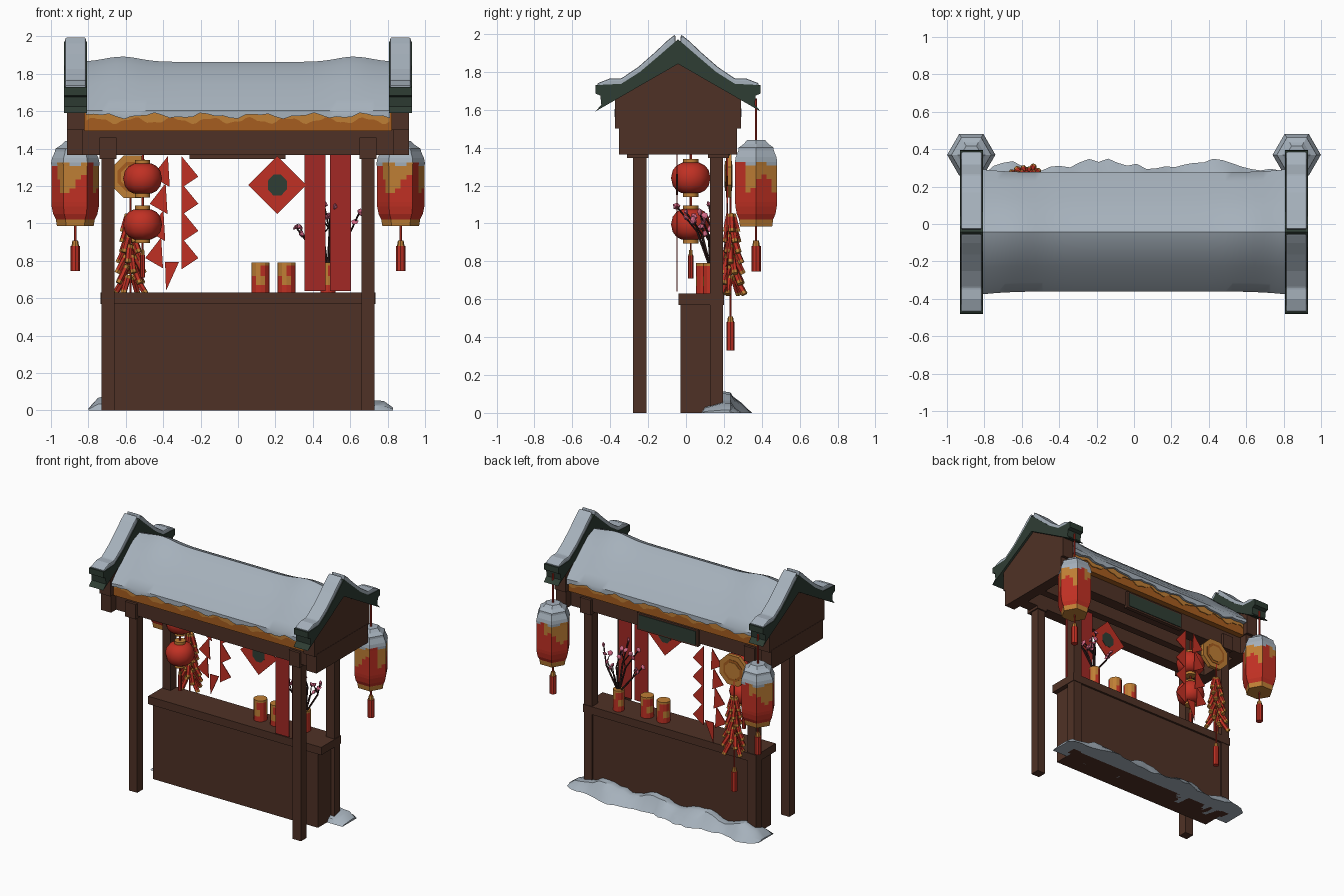
import bpy, bmesh, math, random
from mathutils import Vector

if "Cube" in bpy.data.objects:
    bpy.data.objects.remove(bpy.data.objects["Cube"])

random.seed(4)
YC = -0.042                      # roof ridge line


def colour(name, r, g, b):
    m = bpy.data.materials.new(name)
    m.diffuse_color = (r, g, b, 1)
    m.use_nodes = True
    m.node_tree.nodes["Principled BSDF"].inputs["Base Color"].default_value = m.diffuse_color
    return m


BROWN = colour("dark wood", .078, .031, .019)
SNOW = colour("snow", .38, .44, .50)
GREEN = colour("green tile", .028, .047, .034)
RED = colour("lantern red", .53, .03, .017)
CRIMSON = colour("banner red", .36, .022, .018)
GOLD = colour("gold", .52, .21, .035)
ORANGE = colour("burnt orange", .38, .11, .014)
PINK = colour("blossom pink", .65, .14, .24)
TWIG = colour("twig", .03, .012, .011)


def finish(name, bm, mats, smooth=None):
    bmesh.ops.recalc_face_normals(bm, faces=bm.faces)
    me = bpy.data.meshes.new(name)
    bm.to_mesh(me)
    bm.free()
    for m in mats if isinstance(mats, (list, tuple)) else [mats]:
        me.materials.append(m)
    ob = bpy.data.objects.new(name, me)
    bpy.context.collection.objects.link(ob)
    if smooth:
        bpy.ops.object.select_all(action='DESELECT')
        ob.select_set(True)
        bpy.context.view_layer.objects.active = ob
        bpy.ops.object.shade_smooth_by_angle(angle=math.radians(smooth))
    return ob


def extrude(name, pts, off, mat, smooth=None):
    """Closed polygon of 3D points pushed along a vector."""
    bm = bmesh.new()
    f = bm.faces.new([bm.verts.new(p) for p in pts])
    r = bmesh.ops.extrude_face_region(bm, geom=[f])
    bmesh.ops.translate(bm, vec=off, verts=[v for v in r['geom'] if isinstance(v, bmesh.types.BMVert)])
    return finish(name, bm, mat, smooth)


def box(name, x0, x1, y0, y1, z0, z1, mat):
    return extrude(name, [(x0, y0, z0), (x1, y0, z0), (x1, y1, z0), (x0, y1, z0)], (0, 0, z1 - z0), mat)


def prism(name, prof, x0, x1, mat):       # profile in (offset from ridge, z)
    return extrude(name, [(x0, YC + h, z) for h, z in prof], (x1 - x0, 0, 0), mat)


def plate(name, pts, y, mat, t=.006):     # profile in (x, z)
    return extrude(name, [(x, y, z) for x, z in pts], (0, t, 0), mat)


def lathe(name, prof, loc, n, mats, rule=None, hexa=False, smooth=None):
    """Turned shape from (radius, z); hexa squares the ring off to six sides."""
    bm = bmesh.new()
    rings = []
    for r, z in prof:
        ring = []
        for i in range(n):
            a = 2 * math.pi * i / n
            k = math.cos(math.pi / 6) / math.cos(a % (math.pi / 3) - math.pi / 6) if hexa else 1
            ring.append(bm.verts.new((r * k * math.cos(a), r * k * math.sin(a), z)))
        rings.append(ring)
    for j in range(len(rings) - 1):
        for i in range(n):
            f = bm.faces.new([rings[j][i], rings[j][(i + 1) % n], rings[j + 1][(i + 1) % n], rings[j + 1][i]])
            if rule:
                c = f.calc_center_median()
                f.material_index = rule(j, c.z, math.atan2(c.y, c.x))
    for ring, j in ((rings[0], 0), (rings[-1], len(rings) - 2)):
        f = bm.faces.new(ring)
        if rule:
            f.material_index = rule(j, ring[0].co.z, 0)
    ob = finish(name, bm, mats, smooth)
    ob.location = loc
    return ob


def stick(name, p, q, r, mats, n=6, ends=0):
    """Rod from p to q, with optional coloured end bands."""
    p, q = Vector(p), Vector(q)
    L = (q - p).length
    prof = [(r, 0), (r, ends), (r, L - ends), (r, L)] if ends else [(r, 0), (r, L)]
    ob = lathe(name, prof, p, n, mats, (lambda j, z, a: j != 1) if ends else None)
    ob.rotation_mode = 'QUATERNION'
    ob.rotation_quaternion = (q - p).to_track_quat('Z', 'Y')
    return ob


def tassel(name, x, y, top, z1, z0, r):
    stick(name + "_cord", (x, y, z1), (x, y, top), .006, RED)
    lathe(name, [(r, z0), (r, z1 - .03), (r * .8, z1 - .03), (r * .6, z1)], (x, y, 0), 8, [RED, GOLD], lambda j, z, a: j == 2)


# posts with caps, and the long beams
for s in (-1, 1):
    for e in (-1, 1):
        px, py = s * .695, YC + e * .2025
        box("post", px - .035, px + .035, py - .035, py + .035, 0, 1.36, BROWN)
        yy = sorted((YC + e * .157, YC + e * .27))
        box("post_cap", px - .045, px + .045, *yy, 1.345, 1.46, BROWN)
for e in (-1, 1):
    box("long_beam", -.84, .84, *sorted((YC + e * .16, YC + e * .25)), 1.365, 1.51, BROWN)
    box("eave_fascia", -.82, .82, *sorted((YC + e * .25, YC + e * .295)), 1.495, 1.6, ORANGE)
    low = [(-.81 + i * .02025, 1.55 + .014 * math.sin(i * .62) + .006 * math.sin(i * 1.5)) for i in range(81)]
    plate("fascia_scallops", [(-.81, 1.598)] + low + [(.81, 1.598)], YC + e * .298 - .003, GOLD)

# counter
box("counter_body", -.70, .70, -.03, .185, 0, .58, BROWN)
box("counter_top", -.735, .735, -.04, .20, .57, .63, BROWN)

# roof core, gable ends, curved tile ridges and their snow
prism("roof_core", [(-.28, 1.5), (.28, 1.5), (.28, 1.57), (0, 1.81), (-.28, 1.57)], -.84, .84, BROWN)
tile_top = [(0, 1.972), (.10, 1.885), (.20, 1.80), (.30, 1.737), (.435, 1.73)]
tile_end = [(.435, 1.685), (.41, 1.675), (.405, 1.625), (.438, 1.59)]
half = tile_top + tile_end
for s in (-1, 1):
    prism("gable_beam", [(-.312, 1.365), (.312, 1.365), (.312, 1.51), (-.312, 1.51)], s * .83, s * .915, BROWN)
    prism("gable_wall", [(-.333, 1.5), (.333, 1.5), (.333, 1.655), (0, 1.855), (-.333, 1.655)], s * .82, s * .913, BROWN)
    prism("tile_ridge", half + [(0, 1.842)] + [(-h, z) for h, z in reversed(half[1:])], s * .808, s * .93, GREEN)
    for e in (-1, 1):
        over = [(.43, 1.738), (.36, 1.765), (.30, 1.765), (.21, 1.826), (.12, 1.905), (.06, 1.962), (.015, 1.998)]
        under = [(.012, 1.95), (.10, 1.875), (.20, 1.79), (.30, 1.725), (.42, 1.722)]
        ob = prism("ridge_snow", [(e * h, z) for h, z in under + over], s * .812, s * .925, SNOW)
        b = ob.modifiers.new("round", 'BEVEL')
        b.width, b.segments = .012, 2

# thick snow blanket over the main roof
sec = [(.318, 1.575), (.318, 1.605), (.27, 1.66), (.18, 1.745), (.08, 1.832), (0, 1.864)]
sec = [(-h, z) for h, z in sec] + [(h, z) for h, z in reversed(sec[:-1])]
bm = bmesh.new()
cols = []
for i in range(41):
    x = -.812 + i * .0406
    lift = .028 * math.exp(-((abs(x) - .62) / .13) ** 2)
    flare = 1 + .05 * abs(x / .81) ** 6
    wob = .011 * math.sin(i * .9) + .007 * math.sin(i * 2.1 + 1)
    col = []
    for h, z in sec:
        edge = abs(h) > .3 and z < 1.59
        col.append(bm.verts.new((x, YC + h * flare, z + (wob if edge else lift * (1 - abs(h) / .318)))))
    cols.append(col)
for a, b in zip(cols, cols[1:]):
    for j in range(len(sec)):
        k = (j + 1) % len(sec)
        bm.faces.new([a[j], b[j], b[k], a[k]])
bm.faces.new(cols[0])
bm.faces.new(cols[-1])
finish("roof_snow", bm, SNOW, 40)

# snow drift along the serving side
bm = bmesh.new()
cols = []
for i in range(33):
    x = -.80 + i * 1.63 / 32
    fade = max(.02, 1 - abs((x - .015) / .815) ** 10) ** .5
    h = (.085 + .02 * math.sin(i * .8) + random.uniform(-.012, .012)) * fade
    out = .20 + (.10 + .025 * math.sin(i * .55 + 1) + random.uniform(-.015, .015)) * (.35 + .65 * fade)
    cols.append([bm.verts.new((x, y, z)) for y, z in
                 ((.08, 0), (.10, h * .5), (.19, h), (.235, h * .95), (.2 + (out - .2) * .75, h * .5), (out + .02, 0))])
for a, b in zip(cols, cols[1:]):
    for j in range(6):
        k = (j + 1) % 6
        bm.faces.new([a[j], b[j], b[k], a[k]])
bm.faces.new(cols[0])
bm.faces.new(cols[-1])
finish("ground_snow", bm, SNOW, 35)

# sign board over the serving side
box("sign_board", -.26, .255, YC + .24, YC + .27, 1.345, 1.475, BROWN)
box("sign_panel", -.245, .24, YC + .268, YC + .275, 1.358, 1.462, GREEN)

# large six-sided lanterns under the gable tips
def lantern_paint(j, z, a):
    if j < 2:
        return 1
    if z > 1.315 + .012 * math.sin(5 * a):
        return 2
    return 1 if z > 1.20 + .05 * math.sin(4 * a) and math.sin(3 * a + .6) > -.6 else 0


body = [(.098, .985), (.104, 1.02), (.104, 1.022), (.118, 1.05), (.126, 1.09)]
body += [(.128, 1.09 + .024 * i) for i in range(1, 10)]
body += [(.129, 1.325), (.124, 1.35), (.108, 1.385), (.106, 1.40), (.075, 1.42), (.055, 1.44)]
for s in (-1, 1):
    lathe("large_lantern", body, (s * .87, .37, 0), 24, [RED, GOLD, SNOW], lantern_paint, hexa=True)
    stick("lantern_cord", (s * .87, .37, 1.43), (s * .87, .37, 1.66), .007, RED)
    tassel("lantern_tassel", s * .87, .37, .99, .91, .745, .025)

# pair of small round lanterns
lx, ly = -.51, .025
for z in (1.24, .995):
    globe = [(.04, -.10), (.04, -.08)] + [(.104 * math.cos(t) ** .7, .085 * math.sin(t)) for t in
                                         (-1.25, -.9, -.5, 0, .5, .9, 1.25)] + [(.04, .08), (.04, .10)]
    lathe("small_lantern", globe, (lx, ly, z), 12, [RED, GOLD], lambda j, z, a: abs(z) > .081, smooth=40)
stick("small_lantern_cord", (lx, ly, .9), (lx, ly, 1.5), .007, RED)
tassel("small_lantern_tassel", lx, ly, .92, .86, .71, .014)

# eight-sided medallion and the firecracker string below it
ring = [(math.cos(math.pi * (i + .5) / 4), math.sin(math.pi * (i + .5) / 4)) for i in range(8)]
fx, fy = -.565, .225
plate("medallion", [(fx + .122 * c, 1.25 + .122 * s) for c, s in ring], fy - .015, GOLD, .03)
plate("medallion_ring", [(fx + .085 * c, 1.25 + .085 * s) for c, s in ring], fy - .018, ORANGE, .036)
plate("medallion_centre", [(fx + .065 * c, 1.25 + .065 * s) for c, s in ring], fy - .021, GOLD, .042)
fx, fy = -.575, .235
stick("firecracker_cord", (fx, fy, .48), (fx, fy, 1.25), .006, RED)
for i in range(7):
    z = 1.05 - i * .055
    for k in range(4):
        a = k * math.pi / 2 + i * .45
        d = Vector((math.cos(a), .75 * math.sin(a) + .15, 0))
        p = Vector((fx, fy, z)) + d * (.014 + .002 * i)
        stick("firecracker", p, p + d * (.028 + .006 * i) + Vector((0, 0, -.095)), .017, [RED, GOLD], 6, .018)
tassel("firecracker_tassel", fx, fy, .6, .51, .33, .022)

# two strings of paper pennants
for i in range(4):
    z = 1.36 - i * .145
    w = -.375 - .012 * i
    plate("pennant", [(w, z), (w + .01, z - .165), (w - .085, z - .11)], .215, RED)
    plate("pennant", [(-.302, z), (-.212, z - .11), (-.302, z - .17)], .215, RED)
plate("pennant_tip", [(-.39, .795), (-.315, .795), (-.385, .64)], .215, RED)

# hanging diamond and two long banners
plate("diamond_paper", [(.21, 1.05), (.365, 1.205), (.21, 1.36), (.055, 1.205)], -.05, RED)
plate("diamond_mark", [(.21 + .055 * c, 1.205 + .06 * s) for c, s in ring], -.052, GREEN, .010)
for x in (.355, .492):
    plate("long_banner", [(x, .64), (x + .113, .64), (x + .113, 1.37), (x, 1.37)], -.05, CRIMSON)
box("banner_rail", -.84, .84, YC - .03, YC + .03, 1.37, 1.51, BROWN)

# jars on the counter and the blossom vase
def jar_paint(j, z, a):
    return 1 if j == 3 or (j == 2 and math.sin(2 * a + .5) > 0) or (j == 1 and math.sin(3 * a) > .5) else 0


for n, x, y, r in (("jar", .12, .10, .048), ("jar", .26, .10, .048), ("blossom_vase", .48, .13, .04)):
    lathe(n, [(r, .63), (r, .67), (r, .72), (r, .775), (r, .79)], (x, y, 0), 12, [RED, GOLD], jar_paint)

# plum branches with blossoms
root = Vector((.48, .13, .76))
for tip in ((.31, .08, .98), (.40, .0, 1.06), (.52, -.05, 1.09), (.65, .07, 1.06), (.58, .13, .97), (.46, .12, 1.1)):
    tip = Vector(tip)
    mid = root.lerp(tip, .5) + Vector((random.uniform(-.03, .03), .02, .03))
    stick("branch", root, mid, .007, TWIG, 5)
    stick("branch", mid, tip, .005, TWIG, 5)
    twig = mid + Vector((random.uniform(-.07, .07), random.uniform(-.05, .03), .08))
    stick("twig", mid, twig, .004, TWIG, 4)
    for p in (tip, twig, mid.lerp(tip, .55)):
        ob = lathe("blossom", [(.005, -.01), (.021, .004), (.008, .010)], p, 5, PINK)
        ob.rotation_euler = [random.uniform(-1.5, 1.5) for _ in range(3)]
